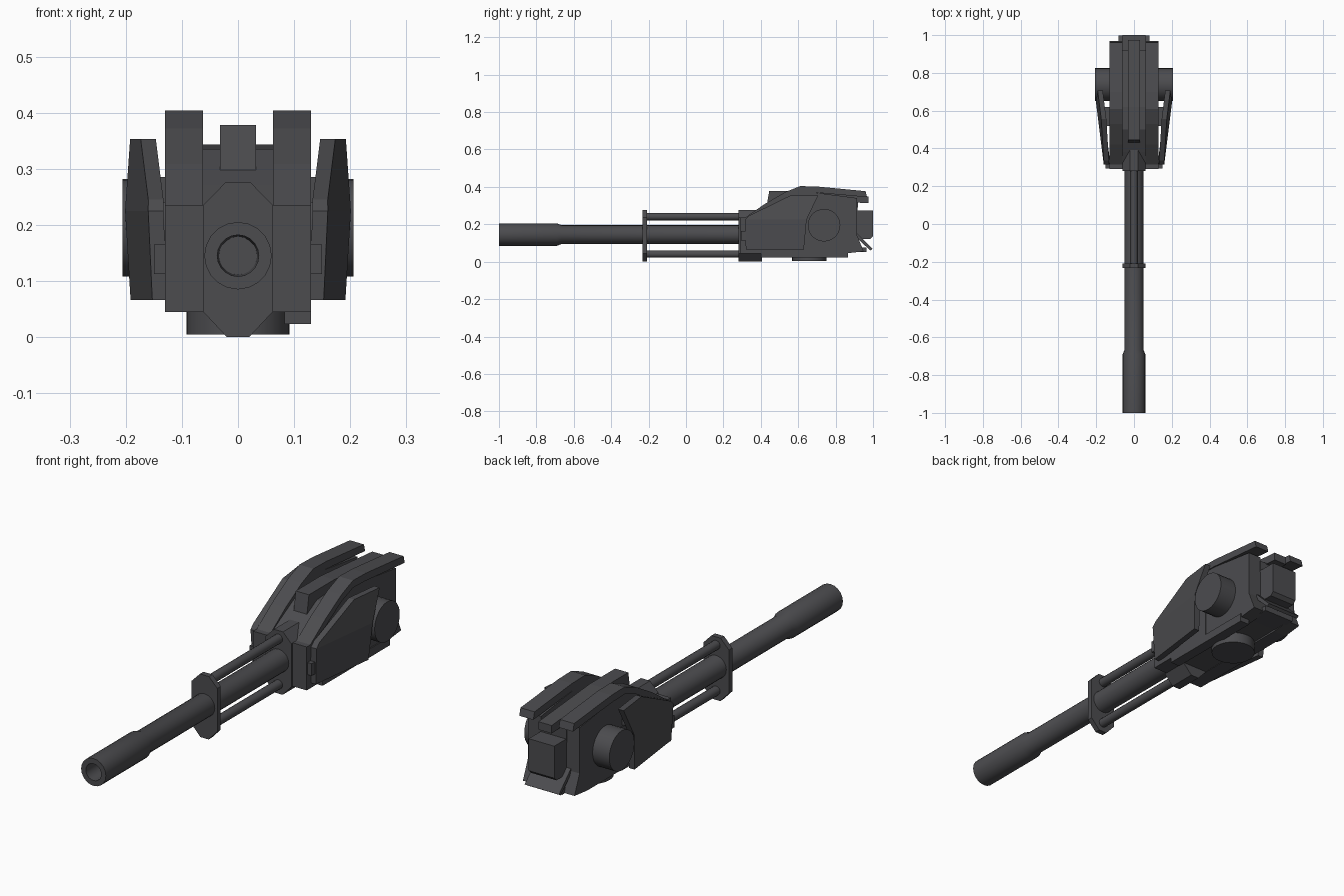
import bpy, bmesh, math
from mathutils import Vector, Matrix

if "Cube" in bpy.data.objects:
    bpy.data.objects.remove(bpy.data.objects["Cube"])

metal = bpy.data.materials.new("dark gunmetal")
metal.diffuse_color = (0.072, 0.072, 0.078, 1)
metal.use_nodes = True
metal.node_tree.nodes["Principled BSDF"].inputs["Base Color"].default_value = metal.diffuse_color


def finish(name, bm, smooth=False):
    bmesh.ops.recalc_face_normals(bm, faces=bm.faces)
    me = bpy.data.meshes.new(name)
    bm.to_mesh(me)
    bm.free()
    me.materials.append(metal)
    ob = bpy.data.objects.new(name, me)
    bpy.context.scene.collection.objects.link(ob)
    if smooth:
        bpy.ops.object.select_all(action='DESELECT')
        ob.select_set(True)
        bpy.context.view_layer.objects.active = ob
        bpy.ops.object.shade_smooth_by_angle(angle=math.radians(35))
    return ob


def bridge(name, a, b):
    """Solid between two matching outlines."""
    bm = bmesh.new()
    va = [bm.verts.new(p) for p in a]
    vb = [bm.verts.new(p) for p in b]
    n = len(a)
    bm.faces.new(va)
    bm.faces.new(vb[::-1])
    for i in range(n):
        j = (i + 1) % n
        bm.faces.new((va[i], va[j], vb[j], vb[i]))
    return finish(name, bm)


def side_profile(name, pts, x0, x1):
    return bridge(name, [(x0, y, z) for y, z in pts], [(x1, y, z) for y, z in pts])


def front_profile(name, pts, y0, y1):
    return bridge(name, [(x, y0, z) for x, z in pts], [(x, y1, z) for x, z in pts])


def box(name, x0, x1, y0, y1, z0, z1):
    return side_profile(name, [(y0, z0), (y1, z0), (y1, z1), (y0, z1)], x0, x1)


def lathe(name, rings, origin, axis, seg=24):
    """Turned part: rings of (distance, radius) along an axis."""
    rot = Vector((0, 0, 1)).rotation_difference(Vector(axis)).to_matrix().to_4x4()
    mat = Matrix.Translation(origin) @ rot
    bm = bmesh.new()
    loops = []
    for d, r in rings:
        loops.append([bm.verts.new(mat @ Vector((r * math.cos(2 * math.pi * i / seg),
                                                r * math.sin(2 * math.pi * i / seg), d)))
                      for i in range(seg)])
    for a, b in zip(loops, loops[1:]):
        for i in range(seg):
            j = (i + 1) % seg
            bm.faces.new((a[i], a[j], b[j], b[i]))
    bm.faces.new(loops[0])
    bm.faces.new(loops[-1])
    return finish(name, bm, True)


# barrel with thicker hollow muzzle
lathe("barrel", [(0.1, 0.037), (-1.0, 0.037), (-1.0, 0.06), (-0.69, 0.06),
                 (-0.665, 0.05), (0.35, 0.05)][1:] and
      [(-0.75, 0.034), (-1.0, 0.037), (-1.0, 0.06), (-0.69, 0.06), (-0.665, 0.05), (0.35, 0.05)],
      (0, 0, 0.145), (0, 1, 0), 20)

# eight-sided collar and front receiver block
octagon = [(-0.02, 0), (0.02, 0), (0.062, 0.045), (0.062, 0.235),
           (0.022, 0.276), (-0.022, 0.276), (-0.062, 0.235), (-0.062, 0.045)]
front_profile("barrel_collar", octagon, -0.232, -0.208)
front_profile("receiver_front", octagon, 0.28, 0.405)

# recoil rods above and below the barrel
for label, z in (("upper", 0.241), ("lower", 0.041)):
    lathe(label + "_recoil_rod", [(-0.22, 0.02), (0.3, 0.02)], (0, 0, z), (0, 1, 0), 14)

# central body between the side housings
side_profile("receiver_core", [(0.32, 0.045), (0.95, 0.055), (0.91, 0.145), (0.92, 0.32),
                               (0.62, 0.343), (0.5, 0.335), (0.38, 0.27), (0.32, 0.235)],
             -0.064, 0.064)
# raised ridge along the top
side_profile("top_ridge", [(0.43, 0.29), (0.62, 0.33), (0.975, 0.313), (0.975, 0.348),
                           (0.62, 0.378), (0.445, 0.378)], -0.032, 0.032)

# rear box and case deflector
side_profile("rear_box", [(0.89, 0.12), (0.985, 0.12), (1.0, 0.135), (1.0, 0.275), (0.89, 0.275)],
             -0.062, 0.062)
side_profile("deflector_plate", [(0.9, 0.14), (0.985, 0.06), (0.998, 0.068), (0.915, 0.15)],
             -0.083, 0.083)
box("deflector_base", -0.075, 0.075, 0.86, 0.965, 0.052, 0.075)

# round turntable and belly bar
lathe("turntable", [(0.005, 0.092), (0.06, 0.092)], (0, 0.66, 0), (0, 0, 1), 28)
box("belly_bar", 0.083, 0.13, 0.4, 0.865, 0.023, 0.06)

# parts repeated on both sides
housing = [(0.29, 0.045), (0.86, 0.045), (0.95, 0.055), (0.915, 0.14), (0.915, 0.34),
           (0.61, 0.38), (0.53, 0.35), (0.42, 0.285), (0.33, 0.235), (0.29, 0.235)]
rail = [(0.315, 0.235), (0.42, 0.308), (0.53, 0.372), (0.61, 0.404), (0.7, 0.402), (0.96, 0.377),
        (0.968, 0.345), (0.69, 0.37), (0.61, 0.372), (0.53, 0.342), (0.42, 0.275), (0.335, 0.215)]


def plate_x(y, z):
    """Outer surface of the splayed, creased armour plate."""
    lean = 0.13 * (z - 0.225) if z > 0.225 else 0.05 * (0.225 - z)
    return 0.16 + 0.125 * (y - 0.315) - lean


upper_plate = [(0.315, 0.225), (0.645, 0.225), (0.706, 0.353), (0.556, 0.353), (0.335, 0.245)]
lower_plate = [(0.32, 0.066), (0.63, 0.066), (0.645, 0.225), (0.315, 0.225)]

for label, s in (("left", -1), ("right", 1)):
    side_profile(label + "_housing", housing, s * 0.062, s * 0.125)
    side_profile(label + "_top_rail", rail, s * 0.062, s * 0.13)
    box(label + "_front_panel", s * 0.062, s * 0.13, 0.29, 0.63, 0.045, 0.235)
    # armour plate in two leaning halves
    for part, pts in (("upper", upper_plate), ("lower", lower_plate)):
        bridge(label + "_armour_" + part,
               [(s * plate_x(y, z), y, z) for y, z in pts],
               [(s * (plate_x(y, z) - 0.027), y, z) for y, z in pts])
    # brackets holding the armour
    box(label + "_front_bracket", s * 0.12, s * 0.15, 0.295, 0.345, 0.112, 0.165)
    box(label + "_rear_bracket", s * 0.12, s * 0.16, 0.52, 0.62, 0.24, 0.285)
    # trunnion drum
    lathe(label + "_trunnion", [(0.1, 0.087), (0.206, 0.087)], (0, 0.738, 0.195), (s, 0, 0), 28)
